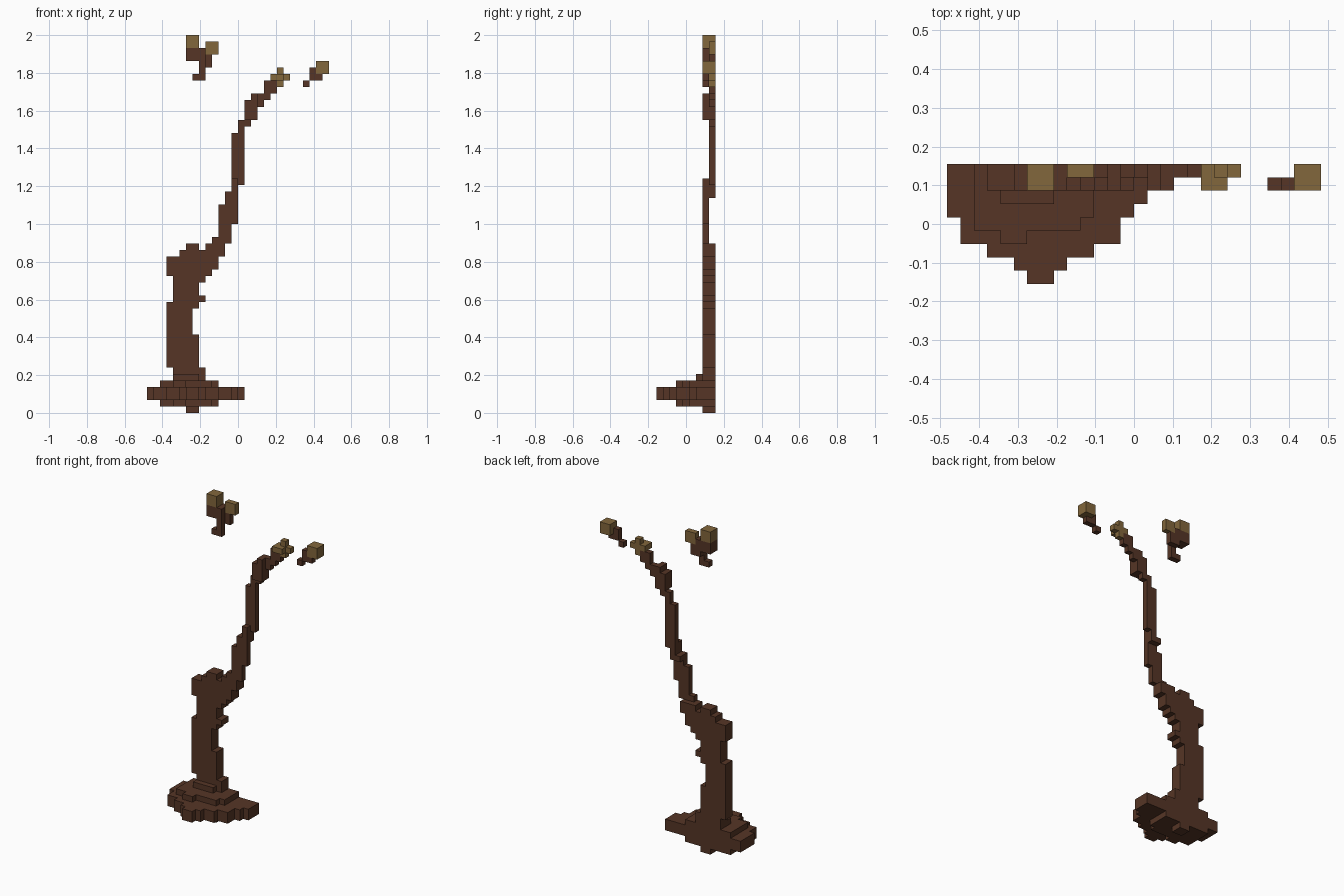
import bpy
import bmesh
from mathutils import Vector

default_cube = bpy.data.objects.get("Cube")
if default_cube:
    bpy.data.objects.remove(default_cube, do_unlink=True)

UNIT = 2 / 58                       # edge length of one block
ORIGIN = Vector((14, 4.5, 0))       # block coordinate of the model centre
FRONT, BACK, BOTH = (7, 8), (8, 9), (7, 9)


def make_material(name, colour):
    material = bpy.data.materials.new(name)
    material.use_nodes = True
    material.diffuse_color = colour
    shader = material.node_tree.nodes["Principled BSDF"]
    shader.inputs["Base Color"].default_value = colour
    shader.inputs["Roughness"].default_value = 0.9
    return material


bark = make_material("dark brown bark", (0.092, 0.036, 0.019, 1))
leaf = make_material("dry olive leaf", (0.225, 0.135, 0.045, 1))


def add_box(cells, x_span, y_span, z_span):
    """Fill a box of blocks in the given set."""
    for x in range(*x_span):
        for y in range(*y_span):
            for z in range(*z_span):
                cells.add((x, y, z))


def build_blocks(name, cells, material):
    """Make one clean shell around a set of blocks."""
    bm = bmesh.new()
    vertices = {}

    def vertex(corner):
        key = tuple(corner)
        if key not in vertices:
            vertices[key] = bm.verts.new((Vector(key) - ORIGIN) * UNIT)
        return vertices[key]

    for cell in sorted(cells):
        for axis in range(3):
            for side in (0, 1):
                neighbour = list(cell)
                neighbour[axis] += 1 if side else -1
                if tuple(neighbour) in cells:
                    continue
                # Wind the four corners so that the face points outward
                u, v = (axis + 1) % 3, (axis + 2) % 3
                loop = []
                for du, dv in ((0, 0), (1, 0), (1, 1), (0, 1)):
                    corner = list(cell)
                    corner[axis] += side
                    corner[u] += du
                    corner[v] += dv
                    loop.append(vertex(corner))
                bm.faces.new(loop if side else loop[::-1])
    bmesh.ops.dissolve_limit(bm, angle_limit=0.01, verts=bm.verts[:], edges=bm.edges[:])
    mesh = bpy.data.meshes.new(name)
    bm.to_mesh(mesh)
    bm.free()
    mesh.materials.append(material)
    part = bpy.data.objects.new(name, mesh)
    bpy.context.collection.objects.link(part)
    return part


def add_profile(cells, depth, rows):
    """Rows of (left, right, bottom, top) with a common depth."""
    for left, right, bottom, top in rows:
        add_box(cells, (left, right), depth, (bottom, top))


def add_layer(cells, z_span, first_row, widths):
    """A flat layer given by its width in each row; the last row runs to the back."""
    for offset, x_span in enumerate(widths):
        row = first_row + offset
        last = offset == len(widths) - 1
        add_box(cells, x_span, (row, 9 if last else row + 1), z_span)


# Root mound: a half disc between two smaller tiers
roots = set()
tier = [(4, 6), (2, 10), (2, 11)]
add_box(roots, (6, 8), BOTH, (0, 1))
add_layer(roots, (1, 2), 3, tier)
add_layer(roots, (2, 4), 0, [(6, 8), (5, 9), (3, 11), (1, 13), (1, 13), (0, 14), (0, 15)])
add_layer(roots, (4, 5), 3, tier)
add_layer(roots, (5, 6), 6, [(4, 8), (4, 9)])
build_blocks("root_mound", roots, bark)

# Trunk with its ragged, broken top
trunk = set()
add_profile(trunk, BOTH, [
    (4, 9, 6, 7), (3, 8, 7, 12), (3, 7, 12, 16), (3, 8, 16, 17),
    (4, 9, 17, 18), (4, 8, 18, 20), (4, 9, 20, 21), (3, 10, 21, 22),
    (3, 11, 22, 24), (5, 12, 24, 25), (6, 8, 25, 26), (9, 12, 25, 26),
])
build_blocks("trunk", trunk, bark)

# Long branch, stepping between the front and back row
branch = set()
add_profile(branch, FRONT, [
    (10, 13, 26, 27), (11, 13, 27, 29), (11, 14, 29, 32),
    (12, 14, 32, 34), (13, 14, 34, 36), (15, 17, 45, 48), (16, 17, 48, 49),
])
add_profile(branch, BACK, [
    (12, 14, 33, 34), (13, 14, 34, 35), (13, 15, 35, 43), (14, 15, 43, 44),
    (14, 16, 44, 45), (15, 17, 45, 47), (15, 18, 47, 48),
    (16, 19, 48, 49), (18, 20, 49, 50), (18, 20, 50, 51),
])
build_blocks("long_branch", branch, bark)

# Loose twigs
left_twig = set()
add_profile(left_twig, FRONT, [(7, 9, 51, 52), (8, 9, 52, 54)])
add_profile(left_twig, BOTH, [(6, 8, 54, 56), (8, 9, 54, 56)])
add_profile(left_twig, BACK, [(8, 10, 53, 55)])
build_blocks("upper_twig", left_twig, bark)

right_twig = set()
add_profile(right_twig, FRONT, [(24, 25, 50, 51), (25, 27, 51, 52), (25, 26, 52, 53)])
build_blocks("side_twig", right_twig, bark)

# Leaf clusters
for name, x_span, y_span, z_span in (
    ("top_leaf", (6, 8), BOTH, (56, 58)),
    ("small_top_leaf", (9, 11), BACK, (55, 57)),
    ("side_leaf", (26, 28), BOTH, (52, 54)),
):
    cluster = set()
    add_box(cluster, x_span, y_span, z_span)
    build_blocks(name, cluster, leaf)

tip_leaf = set()
add_profile(tip_leaf, FRONT, [(19, 21, 51, 52)])
add_profile(tip_leaf, BACK, [(19, 22, 51, 52), (20, 21, 50, 53)])
build_blocks("branch_tip_leaf", tip_leaf, leaf)
